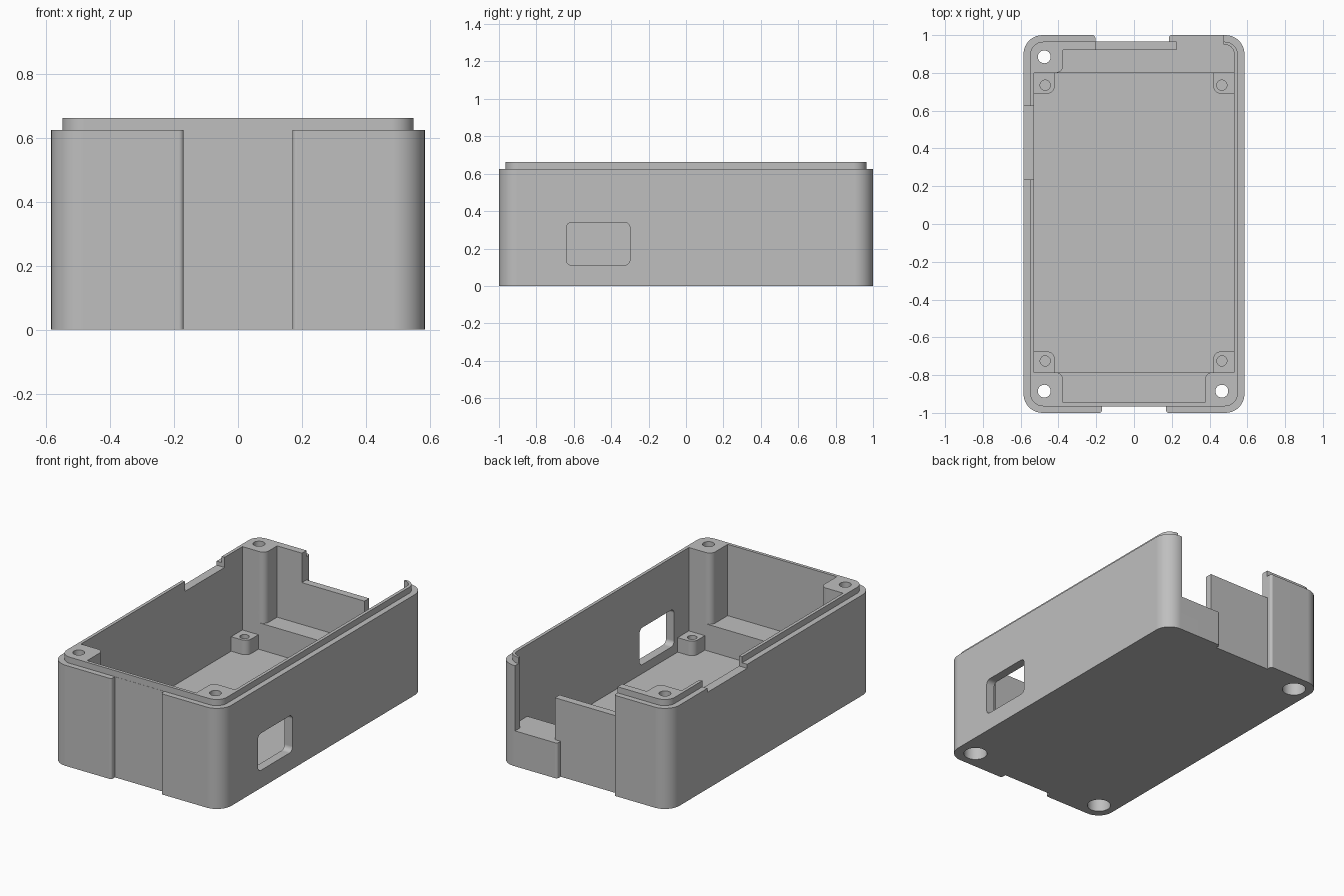
import bpy, bmesh, math
from mathutils import Vector, Matrix

cube = bpy.data.objects.get("Cube")
if cube:
    bpy.data.objects.remove(cube, do_unlink=True)

grey = bpy.data.materials.new("matte grey")
grey.use_nodes = True
colour = (0.52, 0.52, 0.52, 1)
grey.diffuse_color = colour
grey.node_tree.nodes["Principled BSDF"].inputs["Base Color"].default_value = colour


def fillet(plan, segments=8):
    """Round each (x, y, radius) corner of a plan outline."""
    out = []
    for i, (x, y, r) in enumerate(plan):
        p = Vector((x, y))
        if r == 0:
            out.append(p)
            continue
        a = (Vector(plan[i - 1][:2]) - p).normalized()
        b = (Vector(plan[(i + 1) % len(plan)][:2]) - p).normalized()
        centre = p + (a + b) * r          # all corners are square
        for k in range(segments + 1):
            t = k / segments * math.pi / 2
            out.append(centre - b * r * math.cos(t) - a * r * math.sin(t))
    return out


def prism(name, plan, low, high, matrix=Matrix()):
    bm = bmesh.new()
    face = bm.faces.new([bm.verts.new((p.x, p.y, low)) for p in fillet(plan)])
    top = bmesh.ops.extrude_face_region(bm, geom=[face])["geom"]
    verts = [v for v in top if isinstance(v, bmesh.types.BMVert)]
    bmesh.ops.translate(bm, verts=verts, vec=(0, 0, high - low))
    bmesh.ops.recalc_face_normals(bm, faces=bm.faces)
    bm.transform(matrix)
    return finish(name, bm)


def cylinder(name, x, y, radius, low, high):
    bm = bmesh.new()
    bmesh.ops.create_cone(bm, cap_ends=True, segments=32, radius1=radius, radius2=radius,
                          depth=high - low,
                          matrix=Matrix.Translation((x, y, (low + high) / 2)))
    return finish(name, bm)


def finish(name, bm):
    mesh = bpy.data.meshes.new(name)
    bm.to_mesh(mesh)
    bm.free()
    mesh.materials.append(grey)
    obj = bpy.data.objects.new(name, mesh)
    bpy.context.collection.objects.link(obj)
    return obj


def rect(x0, x1, y0, y1, r=0):
    return [(x0, y0, r), (x1, y0, r), (x1, y1, r), (x0, y1, r)]


def combine(target, tool, operation="DIFFERENCE"):
    mod = target.modifiers.new(tool.name, "BOOLEAN")
    mod.operation, mod.solver, mod.object = operation, "EXACT", tool
    bpy.context.view_layer.objects.active = target
    bpy.ops.object.modifier_apply(modifier=mod.name)
    bpy.data.objects.remove(tool, do_unlink=True)


# Outer shell with a shallow recess in each end, and the raised lip
W, R, E = 0.585, 0.1, 0.015
shell = [(-W, -1, R), (-0.17, -1, E), (-0.17, -0.966, 0), (0.17, -0.966, 0), (0.17, -1, E),
         (W, -1, R), (W, 1, R), (0.185, 1, E), (0.185, 0.966, 0), (-0.205, 0.966, 0),
         (-0.205, 1, E), (-W, 1, R)]
case = prism("enclosure_body", shell, 0, 0.625)
combine(case, prism("lip", rect(-0.55, 0.55, -0.965, 0.965, 0.07), 0.4, 0.663), "UNION")

# Upper cavity: leaves three screw posts and the end ledges
P = 0.04
upper = [(-0.375, -0.945, 0), (0.375, -0.945, 0), (0.375, -0.785, P), (0.53, -0.785, 0),
         (0.53, 0.95, 0.05), (0.225, 0.95, 0), (0.225, 0.92, 0), (-0.375, 0.92, 0),
         (-0.375, 0.8, P), (-0.53, 0.8, 0), (-0.53, -0.785, 0), (-0.375, -0.785, P)]
combine(case, prism("upper_cavity", upper, 0.22, 1))
combine(case, prism("middle_cavity", rect(-0.53, 0.53, -0.785, 0.8), 0.145, 0.3))

# Lower cavity: leaves four board standoffs in the corners
lower = [(-0.42, -0.785, 0), (0.42, -0.785, 0), (0.42, -0.675, P), (0.53, -0.675, 0),
         (0.53, 0.69, 0), (0.42, 0.69, P), (0.42, 0.8, 0), (-0.42, 0.8, 0),
         (-0.42, 0.69, P), (-0.53, 0.69, 0), (-0.53, -0.675, 0), (-0.42, -0.675, P)]
combine(case, prism("lower_cavity", lower, 0.055, 0.2))
for x in (-0.47, 0.465):
    for y in (-0.725, 0.735):
        combine(case, cylinder("standoff_hole", x, y, 0.027, 0.07, 0.2))

# Back opening: low panel in the recess and a deep gap beside it
combine(case, prism("panel_gap", rect(-0.205, 0.475, 0.85, 1.1), 0.48, 1))
gap = [(0.225, 0.85, 0), (0.475, 0.85, 0), (0.475, 1.1, 0), (0.17, 1.1, 0),
       (0.17, 0.966, 0), (0.225, 0.966, 0)]
combine(case, prism("port_gap", gap, 0.22, 1))

# Notch in the side rim
combine(case, prism("rim_notch", rect(-0.7, -0.5, 0.235, 0.625), 0.6, 1))

# Rounded window in the opposite side
sideways = Matrix(((0, 0, 1, 0), (1, 0, 0, 0), (0, 1, 0, 0), (0, 0, 0, 1)))
combine(case, prism("side_window", rect(-0.64, -0.3, 0.11, 0.34, 0.03), 0.45, 0.7, sideways))

# Screw holes with wide counterbores from below
for x, y in ((-0.475, 0.885), (-0.475, -0.885), (0.465, -0.885)):
    combine(case, cylinder("screw_hole", x, y, 0.034, -0.1, 1))
    combine(case, cylinder("counterbore", x, y, 0.068, -0.1, 0.4))

# Smooth fillets, crisp edges
bpy.ops.object.select_all(action="DESELECT")
case.select_set(True)
bpy.context.view_layer.objects.active = case
bpy.ops.object.shade_smooth_by_angle(angle=math.radians(30))
weighted = case.modifiers.new("even_normals", "WEIGHTED_NORMAL")
weighted.keep_sharp = True
